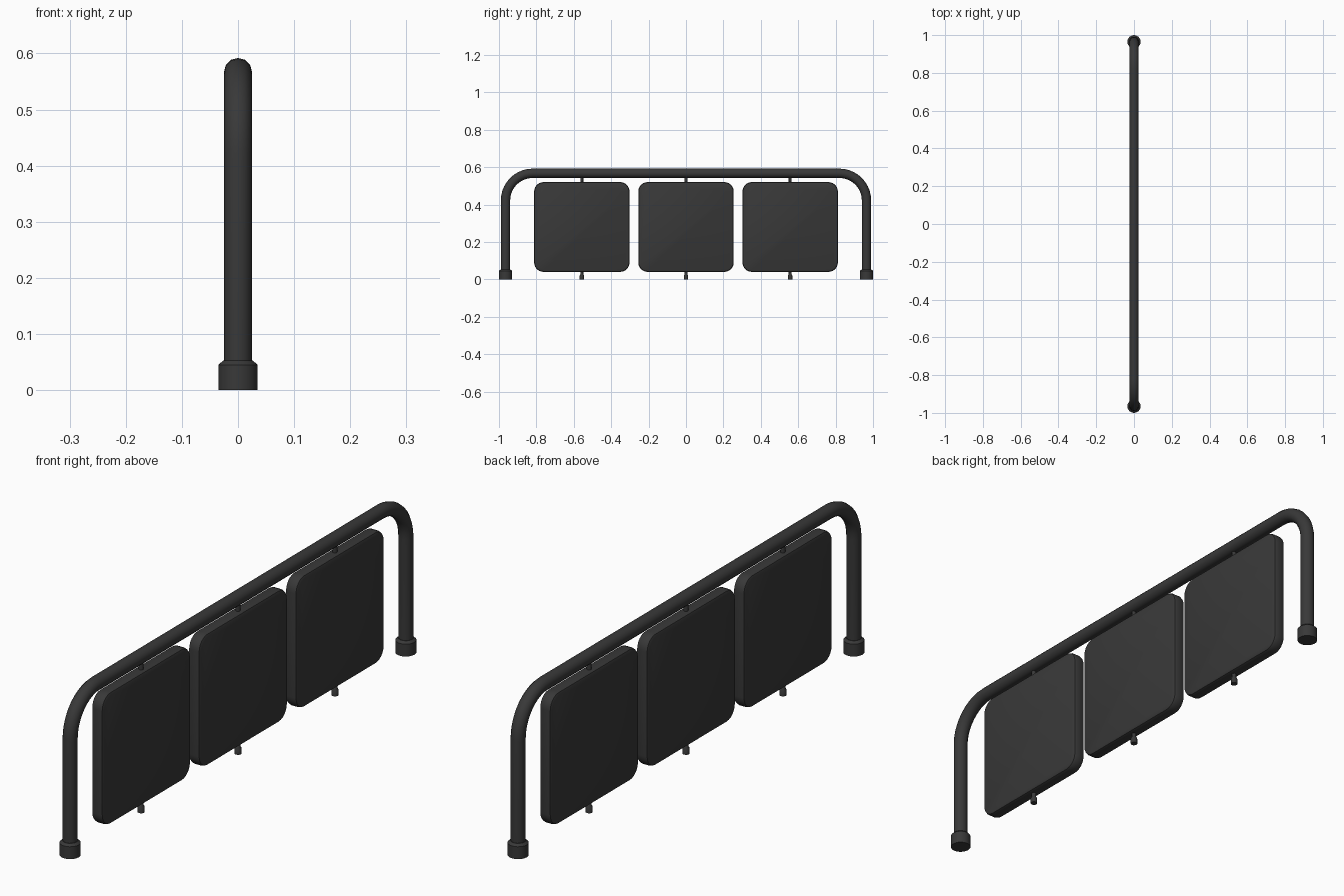
import bpy, bmesh
from math import sin, cos, pi, radians

if "Cube" in bpy.data.objects:
    bpy.data.objects.remove(bpy.data.objects["Cube"])

dark = bpy.data.materials.new("dark_metal")
dark.diffuse_color = (0.04, 0.04, 0.04, 1)
dark.use_nodes = True
dark.node_tree.nodes["Principled BSDF"].inputs["Base Color"].default_value = dark.diffuse_color

LEG_Y, TOP_Z, TUBE_R, BEND = 0.965, 0.567, 0.025, 0.145
PANEL_Y = (-0.557, 0.0, 0.557)


def finish(obj, angle=35):
    obj.data.materials.append(dark)
    bpy.ops.object.select_all(action='DESELECT')
    obj.select_set(True)
    bpy.context.view_layer.objects.active = obj
    bpy.ops.object.shade_smooth_by_angle(angle=radians(angle))


def lathe(name, y, profile, sides):
    """Closed solid of revolution from (radius, z) points, bottom to top."""
    bm = bmesh.new()
    rings = [[bm.verts.new((r * cos(2 * pi * i / sides), y + r * sin(2 * pi * i / sides), z))
              for i in range(sides)] for r, z in profile]
    for a, b in zip(rings, rings[1:]):
        for i in range(sides):
            j = (i + 1) % sides
            bm.faces.new((a[i], a[j], b[j], b[i]))
    bm.faces.new(rings[0][::-1])
    bm.faces.new(rings[-1])
    me = bpy.data.meshes.new(name)
    bm.to_mesh(me)
    bm.free()
    obj = bpy.data.objects.new(name, me)
    bpy.context.collection.objects.link(obj)
    finish(obj)


def panel(name, y):
    """Upright plate with rounded corners and a softened rim."""
    bm = bmesh.new()
    bmesh.ops.create_cube(bm, size=1)
    bmesh.ops.scale(bm, vec=(0.046, 0.51, 0.48), verts=bm.verts)
    bmesh.ops.translate(bm, vec=(0, y, 0.28), verts=bm.verts)
    corners = [e for e in bm.edges if abs(e.verts[0].co.x - e.verts[1].co.x) > 0.01]
    bmesh.ops.bevel(bm, geom=corners, offset=0.05, segments=6, profile=0.5, affect='EDGES')
    big = [f for f in bm.faces if abs(f.normal.x) > 0.9]
    rim = list({e for f in big for e in f.edges})
    bmesh.ops.bevel(bm, geom=rim, offset=0.01, segments=2, profile=0.5, affect='EDGES')
    me = bpy.data.meshes.new(name)
    bm.to_mesh(me)
    bm.free()
    obj = bpy.data.objects.new(name, me)
    bpy.context.collection.objects.link(obj)
    finish(obj)


# Bent tube frame: half path mirrored to the other side
half = [(LEG_Y, 0.03)]
for i in range(11):
    a = i / 10 * pi / 2
    half.append((LEG_Y - BEND + BEND * cos(a), TOP_Z - BEND + BEND * sin(a)))
path = half + [(-y, z) for y, z in reversed(half)]
curve = bpy.data.curves.new("tube_frame", 'CURVE')
curve.dimensions = '3D'
curve.bevel_depth = TUBE_R
curve.bevel_resolution = 4
curve.use_fill_caps = True
spline = curve.splines.new('POLY')
spline.points.add(len(path) - 1)
for p, (y, z) in zip(spline.points, path):
    p.co = (0, y, z, 1)
frame = bpy.data.objects.new("tube_frame", curve)
bpy.context.collection.objects.link(frame)
bpy.ops.object.select_all(action='DESELECT')
frame.select_set(True)
bpy.context.view_layer.objects.active = frame
bpy.ops.object.convert(target='MESH')
finish(bpy.context.object)

# Floor collars on the legs
for side, y in (("left", -LEG_Y), ("right", LEG_Y)):
    lathe(f"{side}_collar", y, [(0.035, 0), (0.035, 0.045), (0.026, 0.053)], 24)

# Panels with hanging pins and floor pins
for n, y in enumerate(PANEL_Y, 1):
    panel(f"panel_{n}", y)
    lathe(f"top_pin_{n}", y, [(0.008, 0.51), (0.008, 0.55)], 12)
    lathe(f"floor_pin_{n}", y, [(0.012, 0), (0.012, 0.02), (0.008, 0.026), (0.008, 0.05)], 12)
